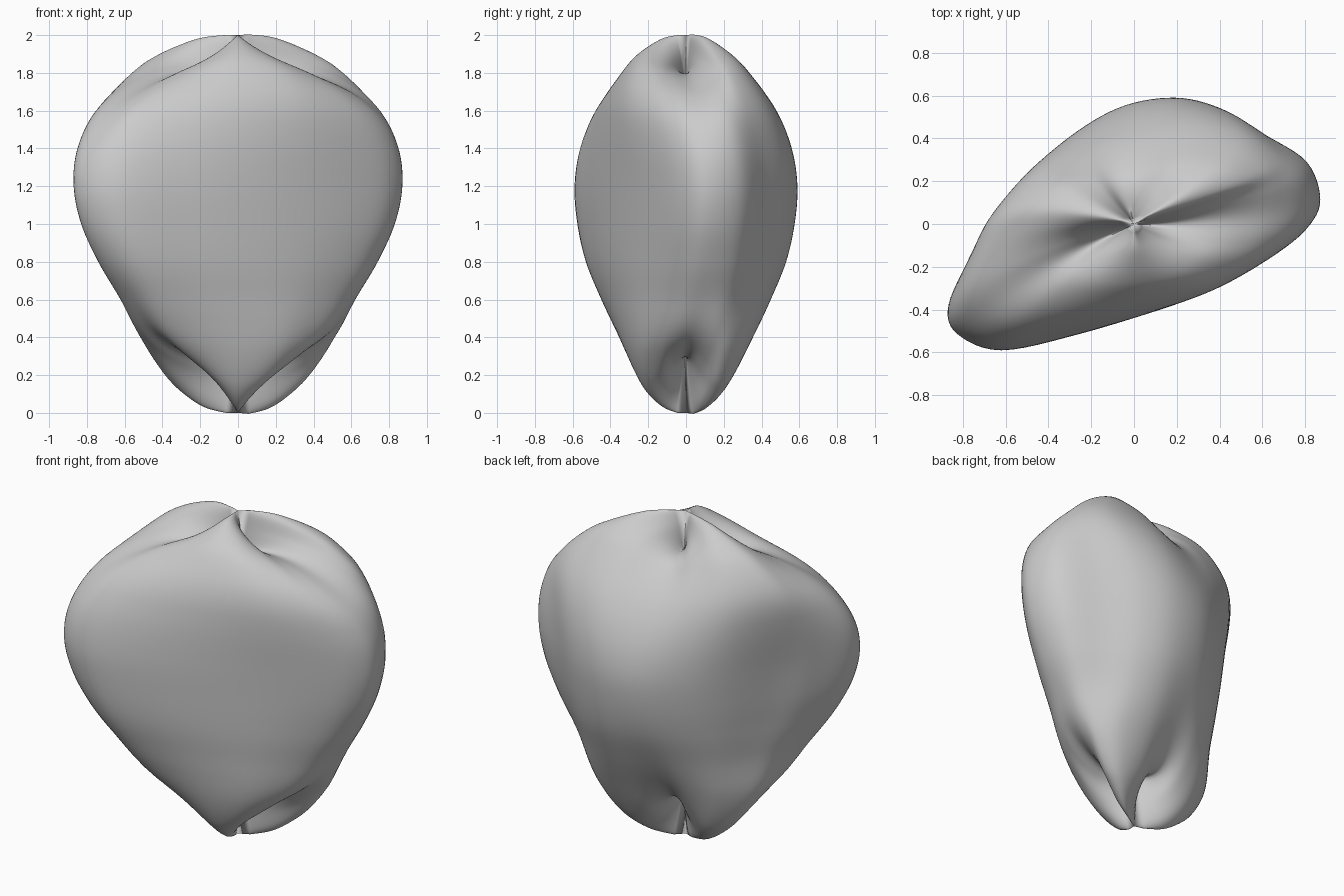
import bpy
import bmesh
from mathutils import Vector

cube = bpy.data.objects.get("Cube")
if cube:
    bpy.data.objects.remove(cube, do_unlink=True)


def spline(points, steps, closed):
    """Smooth curve through the points, of any dimension."""
    count = len(points)
    pts = [Vector(p) for p in points]

    def at(i):
        return pts[i % count] if closed else pts[min(max(i, 0), count - 1)]

    curve = []
    for i in range(count if closed else count - 1):
        a, b, c, d = at(i - 1), at(i), at(i + 1), at(i + 2)
        for k in range(steps):
            t = k / steps
            curve.append(b + (c - a) * (t / 2)
                         + (a * 2 - b * 5 + c * 4 - d) * (t * t / 2)
                         + (b * 3 - a - c * 3 + d) * (t ** 3 / 2))
    if not closed:
        curve.append(pts[-1])
    return curve


def fit(values, half_width):
    """Stretch values so that they run from -half_width to half_width."""
    low, high = min(values), max(values)
    return [v * half_width / (high if v > 0 else -low) for v in values]


# Height, half width and half depth of the body, from bottom to top
profile = spline([
    (0, .06, .045), (.03, .18, .12), (.1, .29, .2), (.2, .39, .265),
    (.4, .525, .36), (.6, .625, .45), (.8, .74, .53), (1, .83, .575),
    (1.2, .87, .59), (1.4, .85, .56), (1.6, .755, .48), (1.8, .565, .345),
    (1.9, .42, .255), (1.98, .22, .13), (2, .06, .04)], 7, False)

# Rounded three-cornered section at the belly
belly = spline([
    (1, .2), (.92, .5), (.68, .72), (.45, .92), (.22, 1), (-.05, .94),
    (-.3, .74), (-.51, .45), (-.72, 0), (-.87, -.3), (-1, -.65),
    (-.96, -.87), (-.72, -1), (-.3, -.87), (.1, -.68), (.45, -.46),
    (.75, -.22), (.93, -.02)], 6, True)

# Three-lobed section at the ends, with the depth of the creases between lobes
lobes = spline([
    (.6, 0, 1), (.8, .3, .55), (1, .6, .1), (.85, .9, 0), (.4, .95, .4),
    (-.1, .6, 1), (-.4, .7, .5), (-.75, .65, .1), (-1, .35, 0),
    (-.95, 0, .2), (-.75, -.3, .7), (-.55, -.45, 1), (-.5, -.7, .6),
    (-.3, -.92, .2), (0, -1, 0), (.35, -.9, .2), (.55, -.6, .5),
    (.6, -.3, .85)], 6, True)

bm = bmesh.new()
rings = []
for z, half_x, half_y in profile:
    # The section turns from belly to lobes toward both ends
    if z > 1.1:
        blend = ((z - 1.1) / .9) ** 2
        sink = -.22 * (z - 1) ** 7
    else:
        blend = ((1.1 - z) / 1.1) ** 2
        sink = .3 * max(0, 1 - z) ** 4
    section = [b.lerp(p.xy, blend) for b, p in zip(belly, lobes)]
    xs = fit([p.x for p in section], half_x)
    ys = fit([p.y for p in section], half_y)
    rings.append([bm.verts.new((x, y, z + sink * p.z))
                  for x, y, p in zip(xs, ys, lobes)])

size = len(belly)
for lower, upper in zip(rings, rings[1:]):
    for i in range(size):
        j = (i + 1) % size
        bm.faces.new((lower[i], lower[j], upper[j], upper[i]))

# Close both ends at a point
for ring, height in ((rings[0], 0), (rings[-1], 2)):
    tip = bm.verts.new((0, 0, height))
    for i in range(size):
        bm.faces.new((tip, ring[i], ring[(i + 1) % size]))
bmesh.ops.recalc_face_normals(bm, faces=bm.faces)

mesh = bpy.data.meshes.new("pinched_body")
bm.to_mesh(mesh)
bm.free()
body = bpy.data.objects.new("pinched_body", mesh)
bpy.context.collection.objects.link(body)

grey = bpy.data.materials.new("plain_grey")
grey.use_nodes = True
colour = (.6, .6, .6, 1)
grey.diffuse_color = colour
grey.node_tree.nodes["Principled BSDF"].inputs["Base Color"].default_value = colour
mesh.materials.append(grey)

bpy.ops.object.select_all(action="DESELECT")
body.select_set(True)
bpy.context.view_layer.objects.active = body
bpy.ops.object.shade_smooth_by_angle(angle=1)
